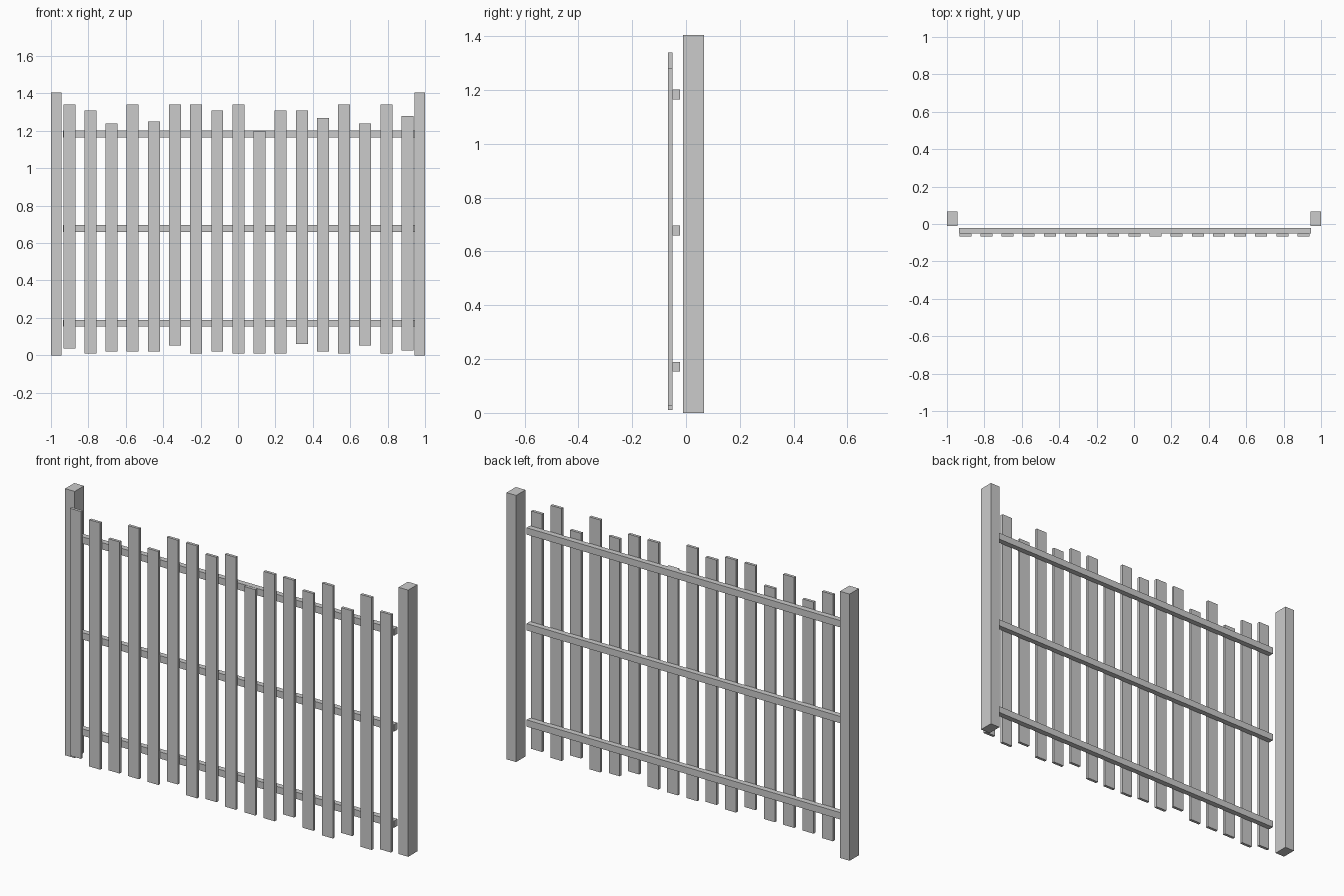
import bpy


def box(name, x0, x1, y0, y1, z0, z1):
    """Axis-aligned box given by its limits."""
    bpy.ops.mesh.primitive_cube_add(
        size=1, location=((x0 + x1) / 2, (y0 + y1) / 2, (z0 + z1) / 2))
    ob = bpy.context.object
    ob.name = name
    ob.scale = (x1 - x0, y1 - y0, z1 - z0)
    bpy.ops.object.transform_apply(location=False, rotation=False, scale=True)
    return ob


# End posts
box("left_post", -1.0, -0.944, -0.011, 0.066, 0, 1.405)
box("right_post", 0.944, 1.0, -0.011, 0.066, 0, 1.405)

# Horizontal rails behind the slats
for name, z in (("bottom", 0.171), ("middle", 0.678), ("top", 1.183)):
    box(name + "_rail", -0.935, 0.945, -0.051, -0.022, z - 0.018, z + 0.018)

# Uneven vertical slats: (bottom, top) heights from left to right
slats = [(.037, 1.34), (.01, 1.31), (.02, 1.24), (.02, 1.34), (.02, 1.25),
         (.053, 1.34), (.01, 1.34), (.02, 1.31), (.01, 1.34), (.01, 1.20),
         (.01, 1.31), (.06, 1.31), (.02, 1.27), (.01, 1.34), (.053, 1.24),
         (.01, 1.34), (.027, 1.28)]
for i, (z0, z1) in enumerate(slats):
    x = 0.002 + (i - 8) * 0.113
    box(f"slat_{i + 1}", x - 0.032, x + 0.032, -0.066, -0.051, z0, z1)
